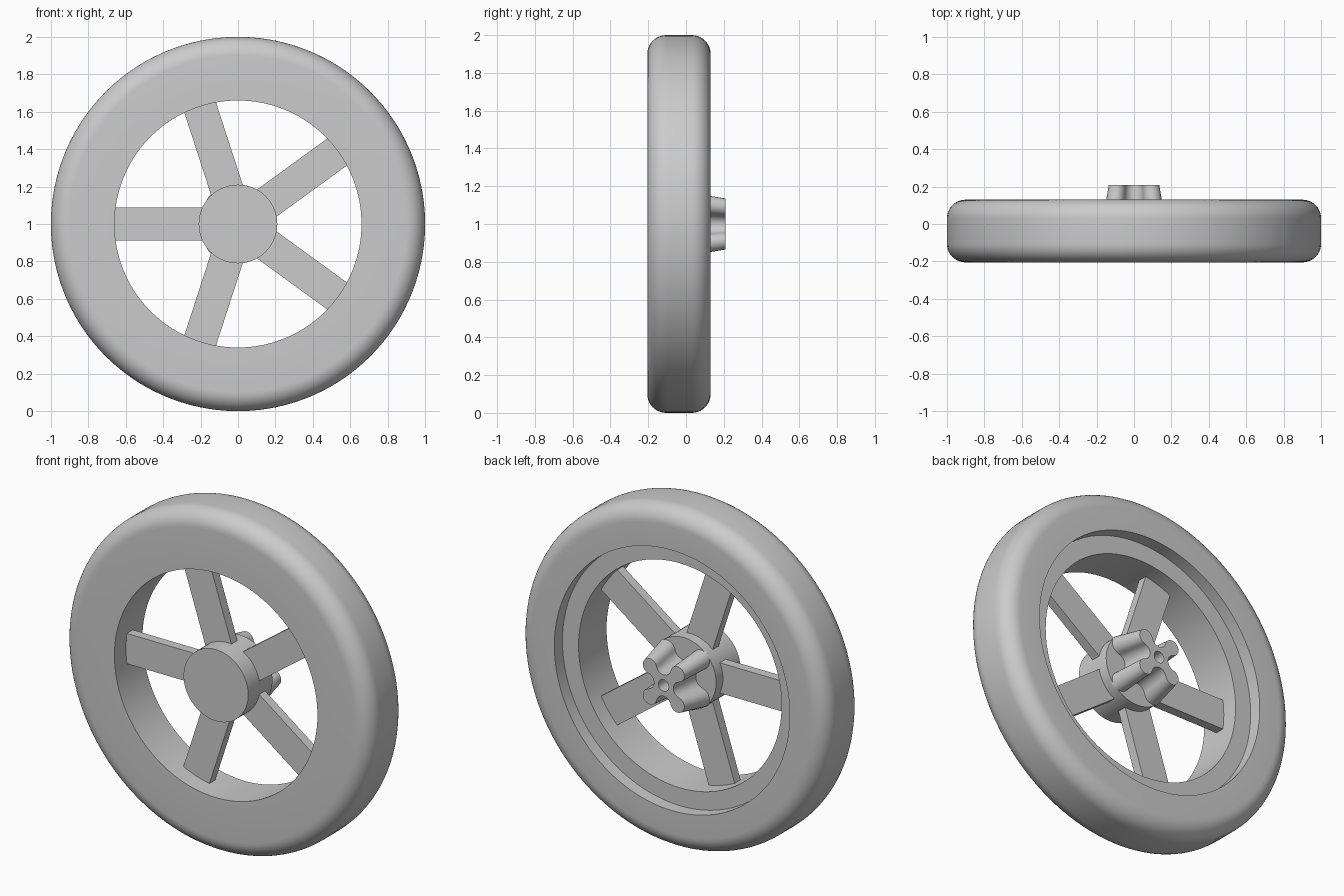
import bpy, bmesh, math
from mathutils import Matrix

if "Cube" in bpy.data.objects:
    bpy.data.objects.remove(bpy.data.objects["Cube"])

grey = bpy.data.materials.new("light_grey")
grey.diffuse_color = (0.6, 0.6, 0.6, 1)
grey.use_nodes = True
grey.node_tree.nodes["Principled BSDF"].inputs["Base Color"].default_value = grey.diffuse_color
CENTRE = Matrix.Translation((0, 0, 1))  # wheel axle runs along y at z = 1


def finish(name, bm, smooth=True):
    bmesh.ops.recalc_face_normals(bm, faces=bm.faces)
    mesh = bpy.data.meshes.new(name)
    bm.to_mesh(mesh)
    bm.free()
    mesh.transform(CENTRE)
    mesh.materials.append(grey)
    ob = bpy.data.objects.new(name, mesh)
    bpy.context.collection.objects.link(ob)
    if smooth:
        bpy.ops.object.select_all(action='DESELECT')
        ob.select_set(True)
        bpy.context.view_layer.objects.active = ob
        bpy.ops.object.shade_smooth_by_angle(angle=math.radians(30))
    return ob


def revolve(name, profile, steps, closed):
    """Spin a (radius, y) profile around the y axis."""
    bm = bmesh.new()
    vs = [bm.verts.new((r, y, 0)) for r, y in profile]
    pairs = list(zip(vs, vs[1:])) + ([(vs[-1], vs[0])] if closed else [])
    edges = [bm.edges.new(p) for p in pairs]
    bmesh.ops.spin(bm, geom=vs + edges, cent=(0, 0, 0), axis=(0, 1, 0),
                   angle=2 * math.pi, steps=steps, use_merge=True)
    bmesh.ops.remove_doubles(bm, verts=bm.verts, dist=1e-5)
    return finish(name, bm)


def arc(cx, cy, r, a0, a1, n):
    return [(cx + r * math.cos(math.radians(a0 + (a1 - a0) * i / n)),
             cy + r * math.sin(math.radians(a0 + (a1 - a0) * i / n))) for i in range(n + 1)]


# Tyre ring: rounded outer corners, stepped recess at the back
FRONT, BACK, FILLET = -0.205, 0.13, 0.1
tyre = [(0.66, FRONT)]
tyre += arc(1 - FILLET, FRONT + FILLET, FILLET, -90, 0, 10)
tyre += arc(1 - FILLET, BACK - FILLET, FILLET, 0, 90, 10)
tyre += [(0.765, BACK), (0.765, 0.055), (0.66, 0.055)]
revolve("tyre", tyre, 120, True)

# Hub drum
HUB_BACK = 0.02
revolve("hub", [(0, FRONT), (0.21, FRONT), (0.21, HUB_BACK), (0, HUB_BACK)], 72, False)

# Five flat spokes, set back from the front face
for i in range(5):
    bm = bmesh.new()
    bmesh.ops.create_cube(bm, size=1)
    bmesh.ops.scale(bm, vec=(0.52, 0.055, 0.178), verts=bm.verts)
    bmesh.ops.translate(bm, vec=(-0.41, -0.07, 0), verts=bm.verts)
    bmesh.ops.rotate(bm, cent=(0, 0, 0), verts=bm.verts,
                     matrix=Matrix.Rotation(math.radians(72 * i), 3, 'Y'))
    finish(f"spoke_{i + 1}", bm, smooth=False)

# Tapered four-lobed knob with a blind axle hole
TIP = 0.208
quarter = arc(0.11, 0, 0.0472, 180, 102.5, 6) + arc(0.09, 0.09, 0.045, -77.5, 167.5, 16)[1:]
quarter += arc(0, 0.11, 0.0472, -12.5, -90, 6)[1:-1]
outline = []
for k in range(4):
    c, s = math.cos(k * math.pi / 2), math.sin(k * math.pi / 2)
    outline += [(x * c - z * s, x * s + z * c) for x, z in quarter]
hole = arc(0, 0, 0.034, 0, 360, 24)[:-1]

bm = bmesh.new()


def loop(points, y, scale=1.0):
    vs = [bm.verts.new((x * scale, y, z * scale)) for x, z in points]
    return vs, [bm.edges.new((a, b)) for a, b in zip(vs, vs[1:] + vs[:1])]


base, base_e = loop(outline, HUB_BACK - 0.01, 1.25)
tip, tip_e = loop(outline, TIP)
rim, rim_e = loop(hole, TIP)
floor, floor_e = loop(hole, 0.1)
bmesh.ops.bridge_loops(bm, edges=base_e + tip_e)
bmesh.ops.bridge_loops(bm, edges=rim_e + floor_e)
bmesh.ops.triangle_fill(bm, use_beauty=True, edges=tip_e + rim_e, normal=(0, 1, 0))
bm.faces.new(floor)
bm.faces.new(base)
finish("knob", bm)
